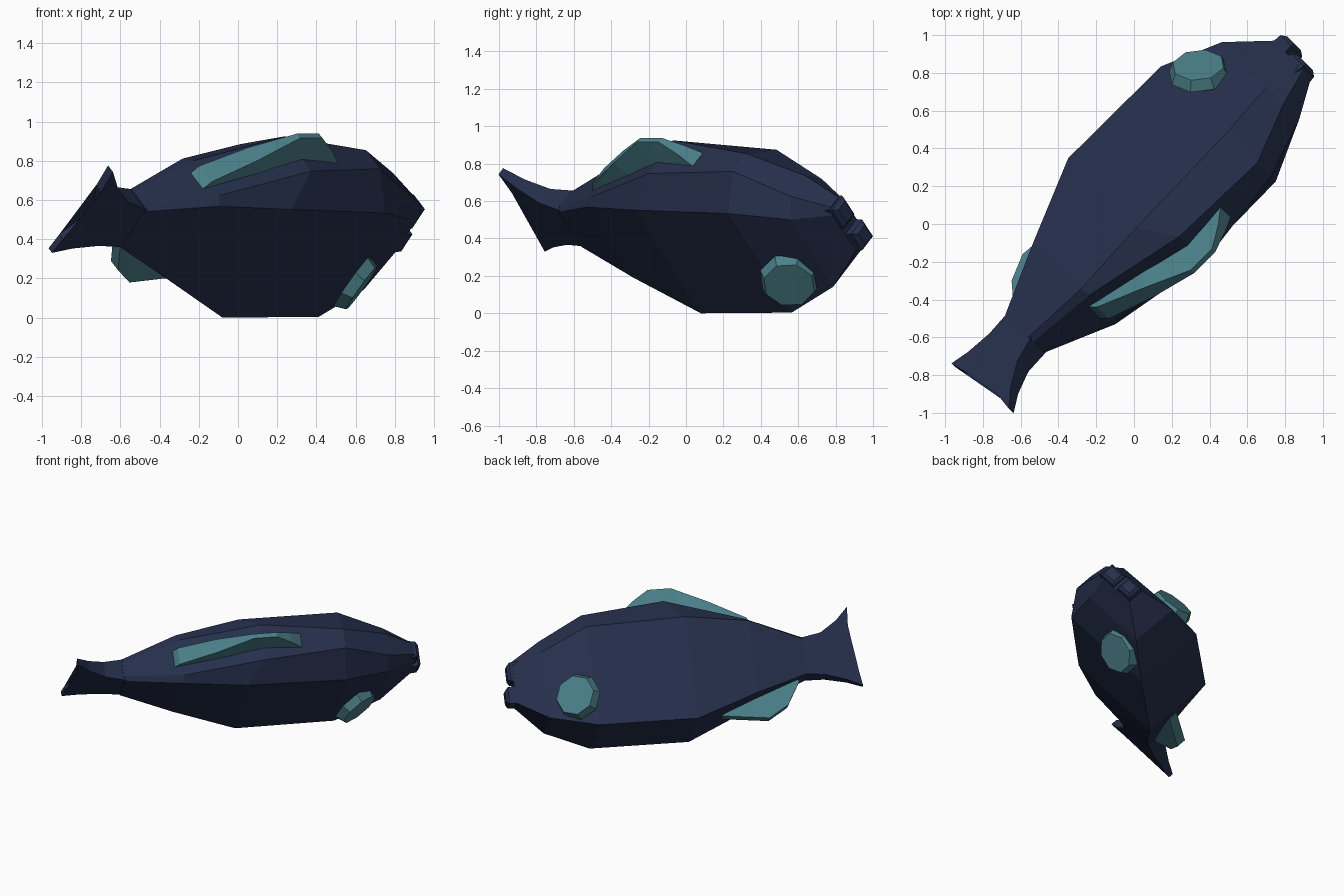
import bpy, bmesh, math
from mathutils import Matrix, Vector

if "Cube" in bpy.data.objects:
    bpy.data.objects.remove(bpy.data.objects["Cube"])

# Fish frame: x = towards the snout, y = left flank, z = towards the back fin
S = math.sqrt(0.5)
T = math.radians(47)
side = Vector((S, -S, 0))
up = Vector((0, 0, 1))
AX = Vector((S, S, 0))
LEFT = -math.sin(T) * side + math.cos(T) * up
BACK = math.cos(T) * side + math.sin(T) * up
FRAME = Matrix((AX, LEFT, BACK)).transposed().to_4x4()
FRAME.translation = Vector((-0.021, 0.021, 0.47))


def material(name, col):
    m = bpy.data.materials.new(name)
    m.diffuse_color = (*col, 1)
    m.use_nodes = True
    m.node_tree.nodes["Principled BSDF"].inputs["Base Color"].default_value = m.diffuse_color
    return m


NAVY = material("dark navy", (0.019, 0.029, 0.072))
TEAL = material("teal", (0.070, 0.215, 0.250))


def finish(name, bm, mat, local=Matrix()):
    bmesh.ops.recalc_face_normals(bm, faces=bm.faces)
    me = bpy.data.meshes.new(name)
    bm.to_mesh(me)
    bm.free()
    me.transform(FRAME @ local)
    me.materials.append(mat)
    ob = bpy.data.objects.new(name, me)
    bpy.context.collection.objects.link(ob)
    return ob


def loft(name, rings, mat):
    bm = bmesh.new()
    rows = [[bm.verts.new(p) for p in r] for r in rings]
    n = len(rows[0])
    for r0, r1 in zip(rows, rows[1:]):
        for i in range(n):
            j = (i + 1) % n
            bm.faces.new((r0[i], r0[j], r1[j], r1[i]))
    bm.faces.new(rows[0])
    bm.faces.new(rows[-1])
    return finish(name, bm, mat)


def plate(name, profile, thick, mat):
    """Flat fin from an (x, z) profile; thick(x, z) gives the half thickness."""
    bm = bmesh.new()
    a = [bm.verts.new((x, thick(x, z), z)) for x, z in profile]
    b = [bm.verts.new((x, -thick(x, z), z)) for x, z in profile]
    n = len(profile)
    caps = [bm.faces.new(a), bm.faces.new(b[::-1])]
    for i in range(n):
        j = (i + 1) % n
        bm.faces.new((a[i], b[i], b[j], a[j]))
    bmesh.ops.triangulate(bm, faces=caps)
    return finish(name, bm, mat)


# Body: x, ridge shift, ridge z, ridge y, shoulder z, shoulder y, belly z, belly y
stations = [
    (-0.82, 0.00, 0.19, 0.05, 0.17, 0.08, -0.08, 0.08),
    (-0.445, 0.02, 0.33, 0.13, 0.30, 0.178, -0.22, 0.176),
    (0.00, 0.12, 0.50, 0.13, 0.34, 0.245, -0.40, 0.26),
    (0.69, 0.00, 0.46, 0.07, 0.32, 0.25, -0.395, 0.26),
    (1.01, 0.00, 0.29, 0.08, 0.19, 0.16, -0.29, 0.17),
    (1.21, 0.00, 0.17, 0.04, 0.13, 0.06, -0.13, 0.06),
]
rings = []
for x, sh, rz, ry, sz, sy, bz, by in stations:
    half = [(x + sh, ry, rz), (x, sy, sz), (x, by, bz)]
    rings.append(half + [(p, -q, r) for p, q, r in reversed(half)])
loft("body", rings, NAVY)

# Lips
for name, z0, z1, tip in (("upper_lip", 0.03, 0.165, 1.245),
                          ("lower_lip", -0.13, -0.01, 1.275)):
    lip = []
    for x, w, k in ((1.16, 0.065, 0.0), (tip - 0.02, 0.055, 0.0), (tip, 0.035, 0.02)):
        lip.append([(x, w, z0 + k), (x, w, z1 - k), (x, -w, z1 - k), (x, -w, z0 + k)])
    loft(name, lip, NAVY)

# Forked tail
plate("tail_fin",
      [(-0.80, 0.18), (-0.95, 0.215), (-1.07, 0.30), (-1.16, 0.396), (-1.15, 0.26),
       (-1.07, 0.13), (-0.94, 0.07), (-1.10, 0.01), (-1.19, -0.08), (-1.205, -0.175),
       (-1.10, -0.13), (-0.95, -0.09), (-0.80, -0.08)],
      lambda x, z: 0.078 - 0.15 * (-0.80 - x), NAVY)

# Dorsal and anal fins
plate("dorsal_fin",
      [(-0.48, 0.31), (-0.45, 0.36), (-0.20, 0.50), (0.04, 0.625), (0.20, 0.625),
       (0.31, 0.55), (0.40, 0.47), (0.30, 0.42), (-0.10, 0.38)],
      lambda x, z: max(0.015, 0.06 - 0.25 * max(0, z - 0.45)), TEAL)
plate("anal_fin",
      [(-0.20, -0.325), (-0.53, -0.365), (-0.67, -0.28), (-0.77, -0.11),
       (-0.60, -0.10), (-0.35, -0.22)],
      lambda x, z: 0.035, TEAL)

# Pectoral fins: faceted discs flaring backwards, mirrored left and right
for s, name in ((1, "left_pectoral_fin"), (-1, "right_pectoral_fin")):
    bm = bmesh.new()
    bmesh.ops.create_cone(bm, cap_ends=True, segments=8, radius1=0.165,
                          radius2=0.14, depth=0.06)
    normal = Vector((math.sin(0.55), s * math.cos(0.55), 0))
    rot = normal.to_track_quat('Z', 'Y').to_matrix().to_4x4()
    finish(name, bm, TEAL, Matrix.Translation((0.82, s * 0.255, -0.175)) @ rot)
